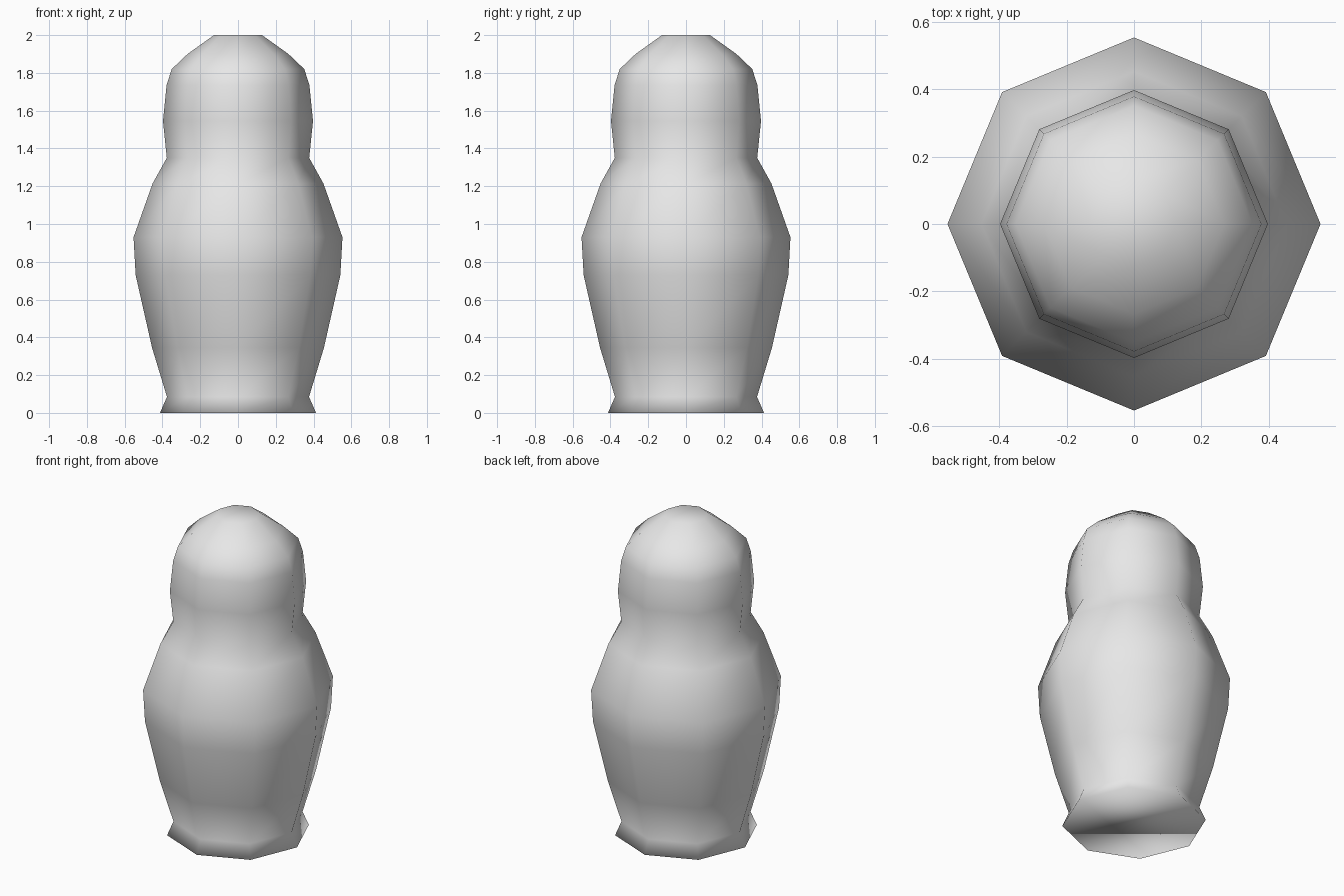
import bpy
import bmesh
from math import cos, sin, pi

SIDES = 8

# Remove the default cube
cube = bpy.data.objects.get("Cube")
if cube:
    bpy.data.objects.remove(cube, do_unlink=True)

# Single plain grey material
grey = bpy.data.materials.new("plain_grey")
grey.use_nodes = True
colour = (0.8, 0.8, 0.8, 1)
grey.diffuse_color = colour
for node in grey.node_tree.nodes:
    if node.type == 'BSDF_PRINCIPLED':
        node.inputs["Base Color"].default_value = colour

# Silhouette as (radius, height): foot, belly, neck, head, crown
profile = [
    (0.413, 0), (0.376, 0.085), (0.455, 0.345), (0.542, 0.73),
    (0.553, 0.93), (0.452, 1.215), (0.377, 1.35), (0.397, 1.545),
    (0.378, 1.735), (0.351, 1.82), (0.267, 1.9), (0.127, 2),
]


def lathe(name, points, material):
    """Closed solid of revolution with few sides and smooth shading."""
    bm = bmesh.new()
    angles = [2 * pi * i / SIDES for i in range(SIDES)]
    rings = [[bm.verts.new((r * cos(a), r * sin(a), z)) for a in angles]
             for r, z in points]
    for low, high in zip(rings, rings[1:]):
        for i in range(SIDES):
            j = (i + 1) % SIDES
            bm.faces.new((low[i], low[j], high[j], high[i]))
    # Flat caps under the foot and on the crown
    bm.faces.new(rings[0][::-1])
    bm.faces.new(rings[-1])
    for face in bm.faces:
        face.smooth = True
    mesh = bpy.data.meshes.new(name)
    bm.to_mesh(mesh)
    bm.free()
    mesh.materials.append(material)
    obj = bpy.data.objects.new(name, mesh)
    bpy.context.collection.objects.link(obj)
    return obj


# Whole doll body
lathe("nesting_doll_body", profile, grey)
